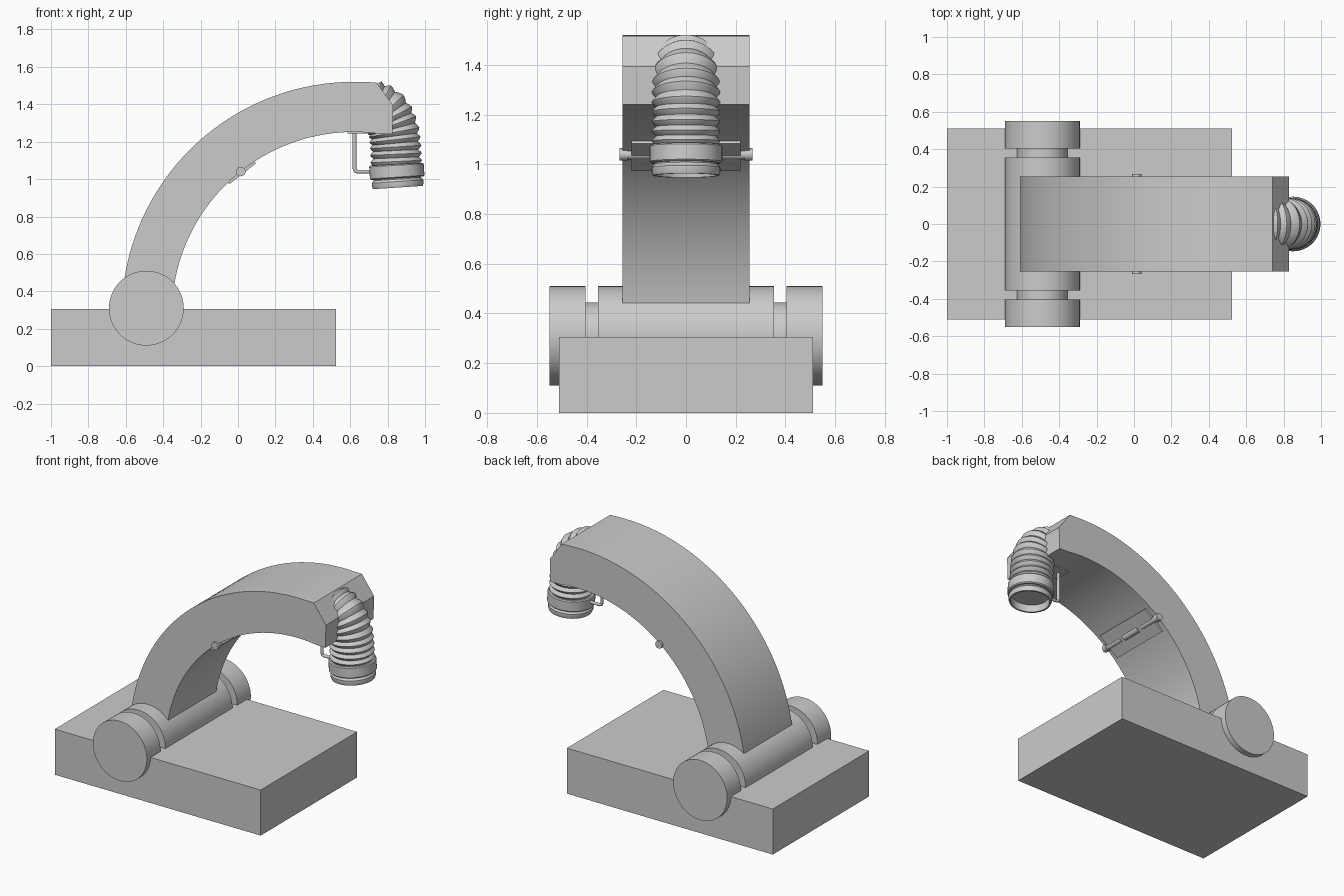
import bpy, bmesh, math
from mathutils import Vector, Matrix

if "Cube" in bpy.data.objects:
    bpy.data.objects.remove(bpy.data.objects["Cube"])


def finish(name, bm, smooth=True):
    bmesh.ops.recalc_face_normals(bm, faces=bm.faces)
    me = bpy.data.meshes.new(name)
    bm.to_mesh(me)
    bm.free()
    ob = bpy.data.objects.new(name, me)
    bpy.context.collection.objects.link(ob)
    if smooth:
        bpy.ops.object.select_all(action='DESELECT')
        bpy.context.view_layer.objects.active = ob
        ob.select_set(True)
        bpy.ops.object.shade_smooth_by_angle(angle=math.radians(30))
    return ob


def box(name, lo, hi, tilt=0):
    bm = bmesh.new()
    lo, hi = Vector(lo), Vector(hi)
    m = (Matrix.Translation((lo + hi) / 2) @ Matrix.Rotation(tilt, 4, 'Y')
         @ Matrix.Diagonal((*(hi - lo), 1)))
    bmesh.ops.create_cube(bm, size=1, matrix=m)
    return finish(name, bm, False)


def rings(name, stations, n=48):
    """Skin circles given as (centre, axis in the xz plane or y, radius)."""
    bm = bmesh.new()
    loops = []
    for c, axis, r in stations:
        axis = Vector(axis).normalized()
        side = Vector((1, 0, 0)) if abs(axis.y) > 0.9 else Vector((0, 1, 0))
        up = axis.cross(side)
        loops.append([bm.verts.new(Vector(c) + r * (math.cos(t) * side + math.sin(t) * up))
                      for t in (2 * math.pi * i / n for i in range(n))])
    for a, b in zip(loops, loops[1:]):
        for i in range(n):
            j = (i + 1) % n
            bm.faces.new((a[i], a[j], b[j], b[i]))
    bm.faces.new(loops[0])
    bm.faces.new(loops[-1])
    return finish(name, bm)


def lathe_y(name, x, z, profile, n=48):
    return rings(name, [((x, y, z), (0, 1, 0), r) for y, r in profile], n)


# Base block
box("base", (-1, -0.51, 0), (0.525, 0.51, 0.305))

# Pivot roller with a groove near each end
half = [(0.355, 0.2), (0.355, 0.135), (0.405, 0.135), (0.405, 0.2), (0.55, 0.2)]
lathe_y("pivot_roller", -0.49, 0.31,
        [(-y, r) for y, r in reversed(half)] + half, 64)

# Curved arm with a chamfered tip
cx, cz, r_out, r_in = 0.62, 0.278, 1.242, 0.974
N = 32


def arc(r, a0, a1):
    return [(cx + r * math.cos(math.radians(a0 + (a1 - a0) * i / N)),
             cz + r * math.sin(math.radians(a0 + (a1 - a0) * i / N))) for i in range(N + 1)]


outline = arc(r_out, 174, 90) + [(0.74, 1.517), (0.83, 1.393), (0.825, 1.24)] + arc(r_in, 82, 174)
bm = bmesh.new()
f = bm.faces.new([bm.verts.new((x, -0.255, z)) for x, z in outline])
ext = bmesh.ops.extrude_face_region(bm, geom=[f])
bmesh.ops.translate(bm, vec=(0, 0.51, 0),
                    verts=[v for v in ext["geom"] if isinstance(v, bmesh.types.BMVert)])
finish("arm", bm)

# Hose centre line, sampled by distance with a smooth spline
ctrl = [Vector((x, 0, z)) for x, z in
        [(0.64, 1.42), (0.70, 1.40), (0.78, 1.36), (0.824, 1.285),
         (0.84, 1.2), (0.847, 1.075), (0.855, 0.955), (0.862, 0.84)]]
line = []
for p0, p1, p2, p3 in zip(ctrl, ctrl[1:], ctrl[2:], ctrl[3:]):
    for k in range(30):
        t = k / 30
        line.append(0.5 * (2 * p1 + (p2 - p0) * t + (2 * p0 - 5 * p1 + 4 * p2 - p3) * t * t
                           + (3 * p1 - p0 - 3 * p2 + p3) * t ** 3))
line.append(ctrl[-2])
dist = [0]
for a, b in zip(line, line[1:]):
    dist.append(dist[-1] + (b - a).length)
total = dist[-1]


def at(s):
    i = max(k for k in range(len(line) - 1) if dist[k] <= s)
    d = line[i + 1] - line[i]
    axis = line[min(i + 4, len(line) - 1)] - line[max(i - 3, 0)]
    return line[i] + d * ((s - dist[i]) / d.length), axis


# Ribbed hose with a plain mouth that is open at the bottom
ribbed = total - 0.12
count = 10
stations = []
for i in range(count):
    for u, r in ((0, 0.121), (0.3, 0.133), (0.5, 0.138), (0.7, 0.133)):
        stations.append((*at(ribbed * (i + u) / count), r))
for back, r in ((0.12, 0.124), (0.06, 0.128), (0.045, 0.128), (0.032, 0.138),
                (0.015, 0.138), (0, 0.133), (0, 0.122), (0.17, 0.112)):
    stations.append((*at(total - back), r))
rings("ribbed_hose", stations)

# Collar around the hose mouth
rings("hose_collar", [(*at(total - s), r) for s, r in
                      ((0.125, 0.12), (0.125, 0.14), (0.119, 0.146), (0.056, 0.146),
                       (0.05, 0.14), (0.05, 0.12))])

# Bent rod and plate holding the collar
box("bracket_plate", (0.585, -0.06, 1.244), (0.70, 0.06, 1.26))
rings("bracket_rod", [((0.623, 0, 1.26), (0, 0, -1), 0.01),
                      ((0.623, 0, 1.055), (0, 0, -1), 0.01),
                      ((0.627, 0, 1.044), (1, 0, -1), 0.01),
                      ((0.638, 0, 1.04), (1, 0, 0), 0.01),
                      ((0.73, 0, 1.04), (1, 0, 0), 0.01)], 16)

# Hinge under the arm: leaf plate and knuckled pin
box("hinge_leaf", (-0.07, -0.22, 1.027), (0.11, 0.22, 1.043), -math.radians(38))
knuckles = [(0.07, 0.024), (0.07, 0.014), (0.10, 0.014), (0.10, 0.02),
            (0.235, 0.02), (0.235, 0.025), (0.268, 0.025)]
lathe_y("hinge_pin", 0.015, 1.04,
        [(-y, r) for y, r in reversed(knuckles)] + knuckles, 24)
